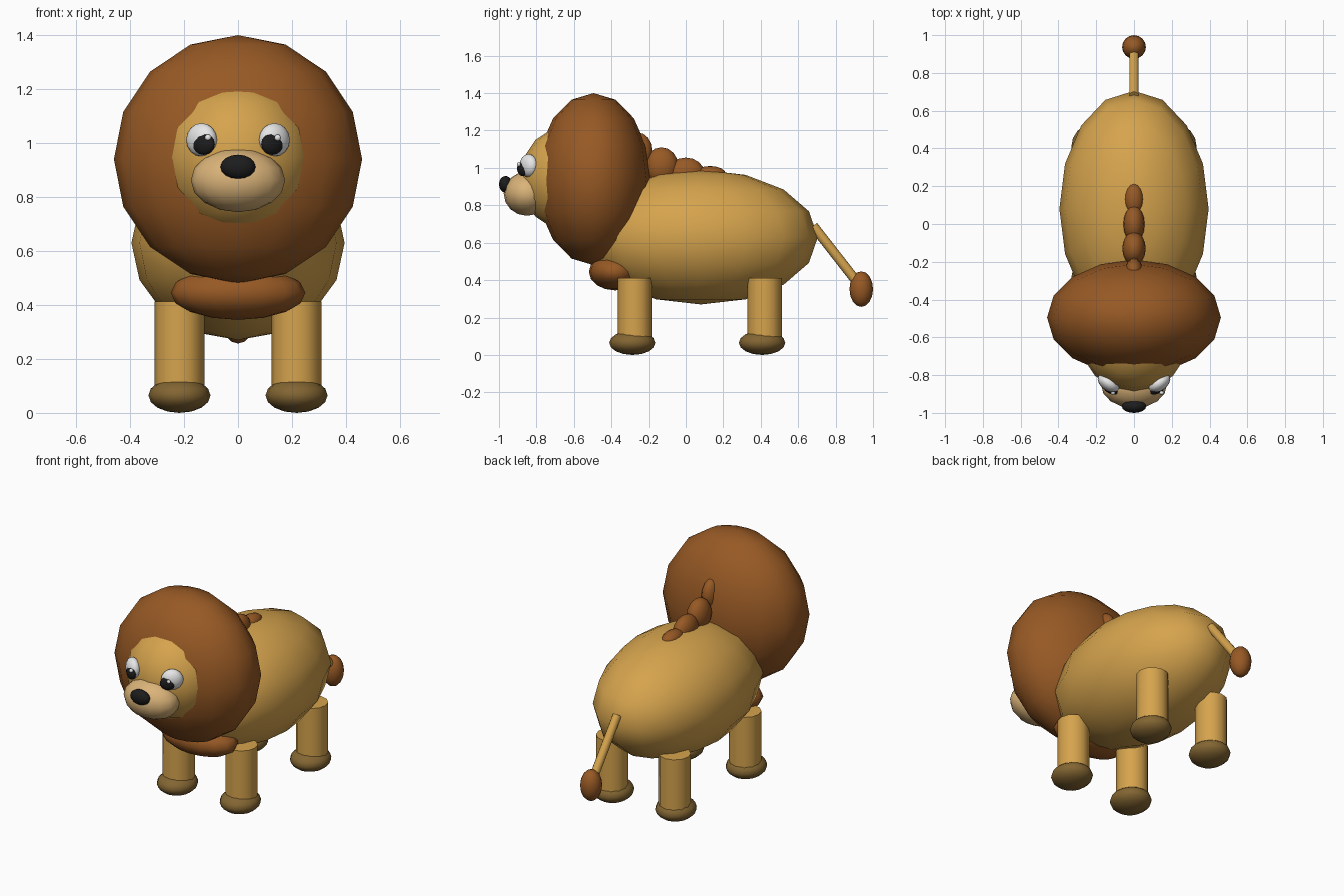
import bpy
import math
from mathutils import Vector

cube = bpy.data.objects.get("Cube")
if cube:
    bpy.data.objects.remove(cube, do_unlink=True)


def material(name, r, g, b):
    mat = bpy.data.materials.new(name)
    mat.use_nodes = True
    mat.diffuse_color = (r, g, b, 1)
    bsdf = next(n for n in mat.node_tree.nodes if n.type == 'BSDF_PRINCIPLED')
    bsdf.inputs["Base Color"].default_value = (r, g, b, 1)
    bsdf.inputs["Roughness"].default_value = 0.8
    return mat


tan = material("golden tan", 0.67, 0.37, 0.075)
brown = material("mane brown", 0.31, 0.1, 0.018)
cream = material("muzzle tan", 0.7, 0.45, 0.19)
olive = material("paw brown", 0.225, 0.13, 0.032)
black = material("black", 0.012, 0.012, 0.012)
white = material("white", 0.85, 0.85, 0.85)


def finish(name, mat, angle):
    obj = bpy.context.object
    obj.name = name
    obj.data.materials.append(mat)
    bpy.ops.object.transform_apply(location=False, rotation=True, scale=True)
    bpy.ops.object.shade_smooth_by_angle(angle=math.radians(angle))
    return obj


def ellipsoid(name, mat, centre, radii, turn=0, tilt=0, segments=16, rings=8):
    bpy.ops.mesh.primitive_uv_sphere_add(
        segments=segments, ring_count=rings, location=centre,
        rotation=(math.radians(tilt), 0, math.radians(turn)))
    bpy.context.object.scale = radii
    return finish(name, mat, 80)


def rod(name, mat, start, end, radius, sides=12):
    start, end = Vector(start), Vector(end)
    axis = end - start
    bpy.ops.mesh.primitive_cylinder_add(
        vertices=sides, radius=radius, depth=axis.length,
        location=(start + end) / 2,
        rotation=axis.to_track_quat('Z', 'Y').to_euler())
    return finish(name, mat, 40)


# Torso, head and mane
ellipsoid("body", tan, (0, 0.08, 0.63), (0.395, 0.625, 0.36))
ellipsoid("mane", brown, (0, -0.495, 0.94), (0.46, 0.305, 0.46))
ellipsoid("head", tan, (0, -0.6, 0.945), (0.29, 0.29, 0.29))
ellipsoid("chest_fur", brown, (0, -0.38, 0.445), (0.25, 0.14, 0.1))

# Tufts running down the spine
tufts = [(-0.26, 1.09, 0.05, 0.08, 0.1), (-0.13, 1.01, 0.062, 0.09, 0.1),
         (0, 0.97, 0.057, 0.1, 0.085), (0.13, 0.965, 0.05, 0.085, 0.045)]
for i, (y, z, rx, ry, rz) in enumerate(tufts):
    ellipsoid(f"back_tuft_{i + 1}", brown, (0, y, z), (rx, ry, rz))

# Muzzle and nose
ellipsoid("muzzle", cream, (0, -0.85, 0.862), (0.175, 0.125, 0.118))
ellipsoid("nose", black, (0, -0.965, 0.912), (0.065, 0.035, 0.045))

# Eyes
for side, s in (("left", 1), ("right", -1)):
    ellipsoid(f"{side}_eye", white, (s * 0.135, -0.842, 1.012),
              (0.064, 0.04, 0.062), turn=s * 35)
    ellipsoid(f"{side}_pupil", black, (s * 0.127, -0.874, 0.996),
              (0.046, 0.022, 0.04), turn=s * 30)
    ellipsoid(f"{side}_eye_glint", white, (s * 0.129 + 0.018, -0.894, 1.02),
              (0.012, 0.01, 0.012))

# Legs and paws
for end, leg_y, paw_y in (("front", -0.275, -0.287), ("back", 0.42, 0.407)):
    for side, x in (("left", 0.217), ("right", -0.217)):
        rod(f"{end}_{side}_leg", tan, (x, leg_y, 0.07), (x, leg_y, 0.412), 0.092)
        ellipsoid(f"{end}_{side}_paw", olive, (x, paw_y, 0.065),
                  (0.115, 0.124, 0.065))

# Tail
rod("tail", tan, (0, 0.68, 0.69), (0, 0.93, 0.37), 0.026, sides=10)
ellipsoid("tail_tuft", brown, (0, 0.937, 0.352), (0.063, 0.063, 0.095))
